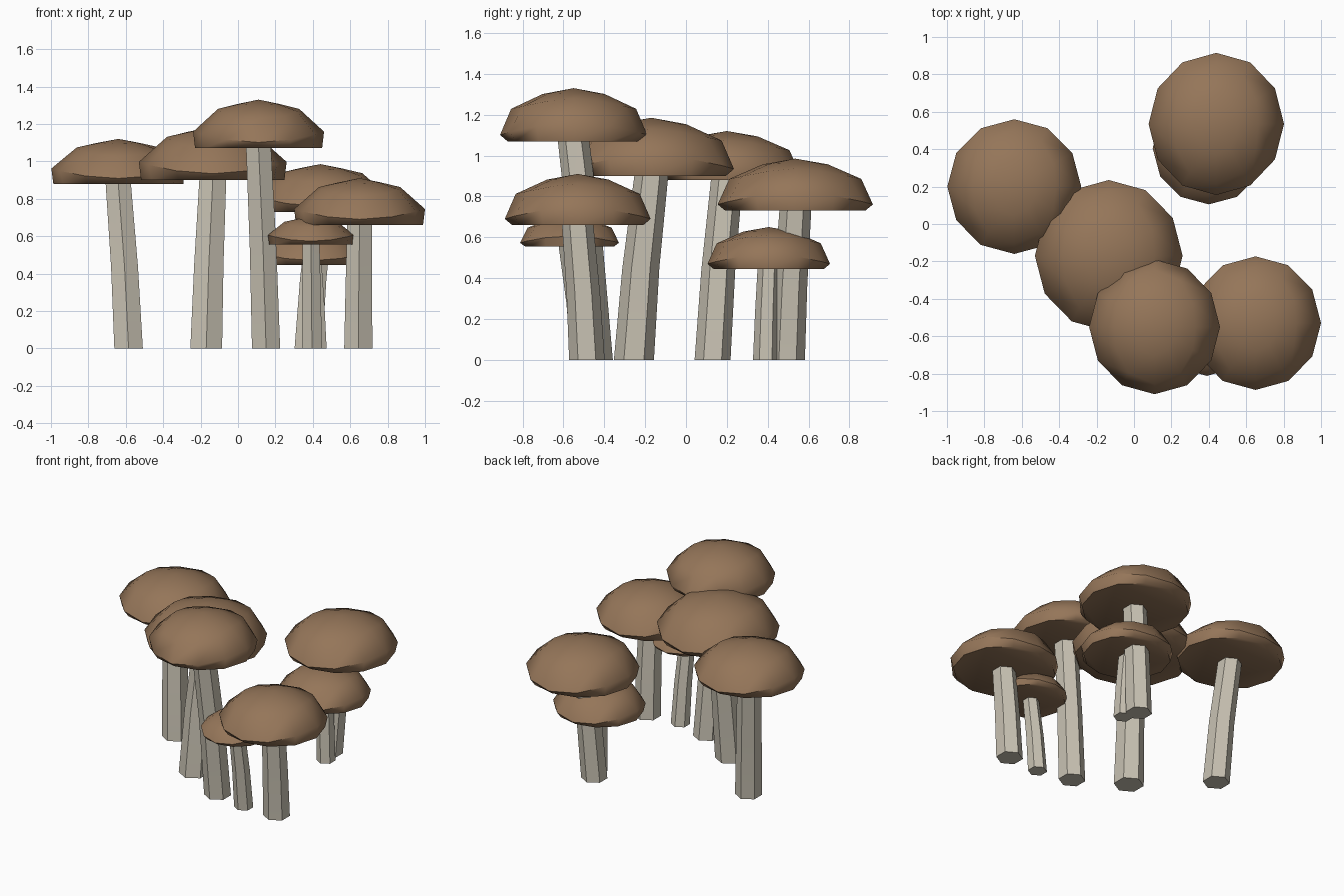
import bpy, bmesh
from math import cos, sin, pi

if "Cube" in bpy.data.objects:
    bpy.data.objects.remove(bpy.data.objects["Cube"])


def material(name, color):
    m = bpy.data.materials.new(name)
    m.diffuse_color = (*color, 1)
    m.use_nodes = True
    m.node_tree.nodes["Principled BSDF"].inputs["Base Color"].default_value = m.diffuse_color
    return m


CAP = material("cap_brown", (0.30, 0.18, 0.10))
STEM = material("stem_cream", (0.58, 0.54, 0.45))


def loft(name, rings, mat, angle):
    """Skin a list of rings; a one-point ring makes a tip, an open end is filled."""
    bm = bmesh.new()
    loops = [[bm.verts.new(p) for p in r] for r in rings]
    for a, b in zip(loops, loops[1:]):
        n = len(a)
        for i in range(n):
            j = (i + 1) % n
            if len(b) == 1:
                bm.faces.new((a[i], a[j], b[0]))
            else:
                bm.faces.new((a[i], a[j], b[j], b[i]))
    for ring in (loops[0], loops[-1]):
        if len(ring) > 1:
            bm.faces.new(ring)
    bmesh.ops.recalc_face_normals(bm, faces=bm.faces)
    me = bpy.data.meshes.new(name)
    bm.to_mesh(me)
    bm.free()
    me.materials.append(mat)
    ob = bpy.data.objects.new(name, me)
    bpy.context.collection.objects.link(ob)
    bpy.ops.object.select_all(action='DESELECT')
    ob.select_set(True)
    bpy.context.view_layer.objects.active = ob
    bpy.ops.object.shade_smooth_by_angle(angle=angle)


# Cap profiles (radius, height) as seen from the right and from the front
SIDE = [(0.90, 0), (1.0, 0.12), (0.85, 0.61), (0.42, 0.89)]
FRONT = [(0.97, 0), (1.0, 0.34), (0.62, 0.81), (0.32, 0.91)]


def cap(name, x, y, z0, z1, rx, ry):
    h = z1 - z0
    rings = []
    for (rs, zs), (rf, zf) in zip(SIDE, FRONT):
        ring = []
        for i in range(12):
            a = i * pi / 6
            w = cos(a) ** 2
            r = rs + (rf - rs) * w
            ring.append((x + rx * r * cos(a), y + ry * r * sin(a),
                         z0 + h * (zs + (zf - zs) * w)))
        rings.append(ring)
    rings.append([(x, y, z1)])
    loft(name, rings, CAP, 1.0)


def stem(name, base, top, z, r0, r1):
    # Six-sided, tapering and slightly bent
    rings = []
    for h, lean in ((0, 0), (0.5, 0.4), (1, 1), (1.06, 1.05)):
        cx, cy = (b + (t - b) * lean for b, t in zip(base, top))
        r = r0 + (r1 - r0) * min(h, 1)
        rings.append([(cx + r * sin(i * pi / 3), cy + r * cos(i * pi / 3), z * h)
                      for i in range(6)])
    loft(name, rings, STEM, 0.6)


# name, cap centre, cap bottom/top, cap radii, stem base, stem radii
MUSHROOMS = [
    ("left", (-0.64, 0.20), (0.88, 1.12), (0.358, 0.36), (-0.585, 0.13), (0.088, 0.078)),
    ("middle", (-0.135, -0.17), (0.90, 1.185), (0.395, 0.405), (-0.17, -0.255), (0.098, 0.083)),
    ("tall", (0.11, -0.55), (1.07, 1.33), (0.35, 0.36), (0.15, -0.445), (0.087, 0.077)),
    ("right", (0.65, -0.53), (0.66, 0.91), (0.35, 0.357), (0.643, -0.485), (0.087, 0.077)),
    ("small", (0.39, -0.57), (0.555, 0.705), (0.23, 0.242), (0.395, -0.50), (0.062, 0.053)),
    ("back", (0.44, 0.535), (0.73, 0.985), (0.362, 0.38), (0.376, 0.497), (0.085, 0.078)),
    ("back_low", (0.40, 0.405), (0.445, 0.65), (0.30, 0.30), (0.42, 0.39), (0.062, 0.055)),
]
for name, c, (z0, z1), (rx, ry), base, (r0, r1) in MUSHROOMS:
    stem(name + "_stem", base, c, z0, r0, r1)
    cap(name + "_cap", *c, z0, z1, rx, ry)
